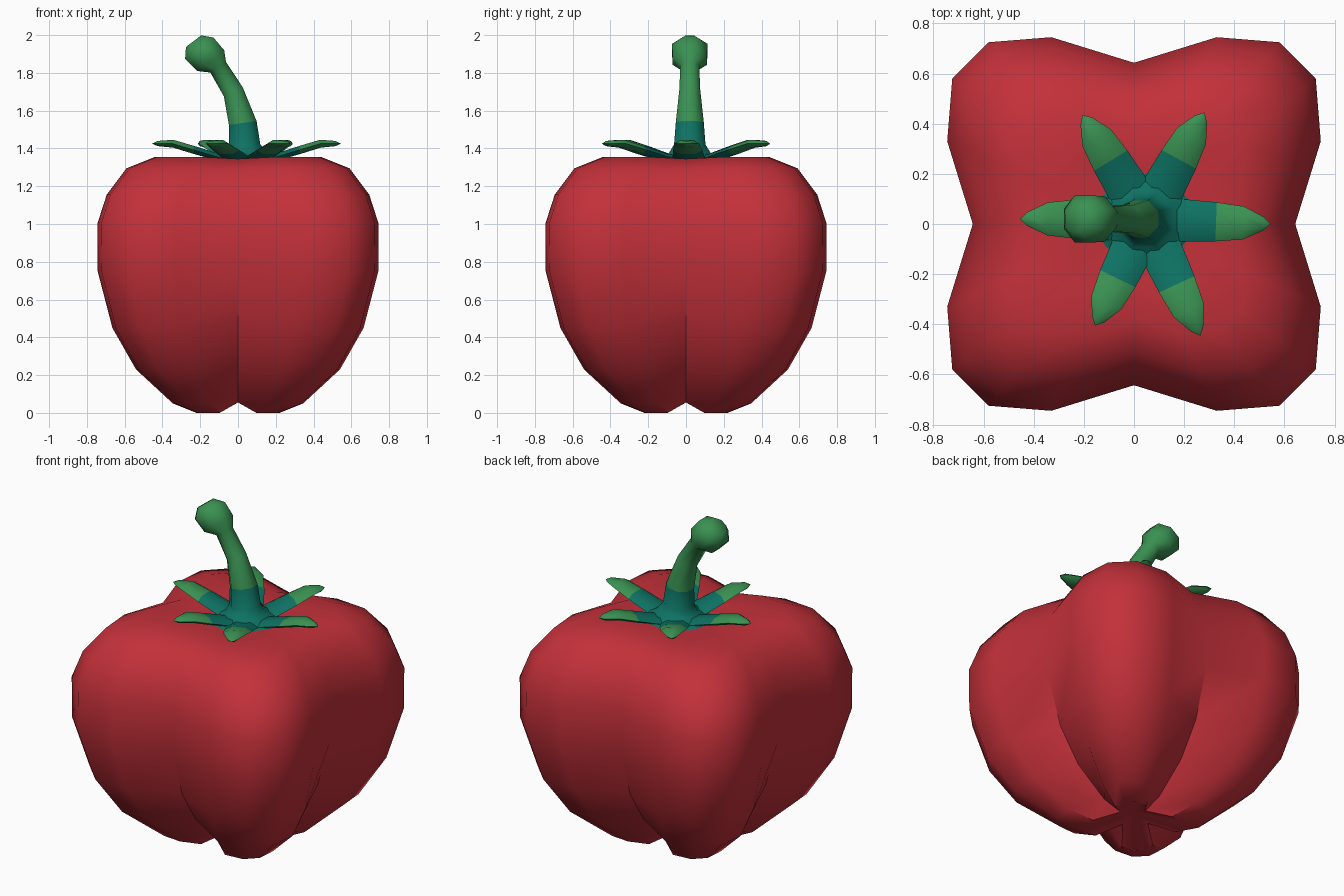
import bpy, bmesh, math
from mathutils import Vector

if "Cube" in bpy.data.objects:
    bpy.data.objects.remove(bpy.data.objects["Cube"])

def material(name, rgb):
    m = bpy.data.materials.new(name)
    m.diffuse_color = (*rgb, 1)
    m.use_nodes = True
    m.node_tree.nodes["Principled BSDF"].inputs["Base Color"].default_value = m.diffuse_color
    return m

RED = material("red skin", (0.55, 0.030, 0.042))
GREEN = material("leaf green", (0.042, 0.285, 0.085))
TEAL = material("dark teal", (0.004, 0.17, 0.125))

def loft(name, rings, mats, rule=None, angle=40, tips=(None, None)):
    """Skin a list of equal-length rings; close ends with a tip point or a cap."""
    bm = bmesh.new()
    loops = [[bm.verts.new(p) for p in r] for r in rings]
    n = len(loops[0])
    for a, b in zip(loops, loops[1:]):
        for i in range(n):
            bm.faces.new((a[i], a[(i + 1) % n], b[(i + 1) % n], b[i]))
    for loop, tip in ((loops[0], tips[0]), (loops[-1], tips[1])):
        if tip is None:
            bm.faces.new(loop)
        else:
            t = bm.verts.new(tip)
            for i in range(n):
                bm.faces.new((loop[i], loop[(i + 1) % n], t))
    bmesh.ops.recalc_face_normals(bm, faces=bm.faces)
    if rule:
        for f in bm.faces:
            f.material_index = rule(f.calc_center_median())
    me = bpy.data.meshes.new(name)
    bm.to_mesh(me)
    bm.free()
    for m in mats:
        me.materials.append(m)
    ob = bpy.data.objects.new(name, me)
    bpy.context.collection.objects.link(ob)
    bpy.ops.object.select_all(action='DESELECT')
    ob.select_set(True)
    bpy.context.view_layer.objects.active = ob
    bpy.ops.object.shade_smooth_by_angle(angle=math.radians(angle))
    return ob

# Four-lobed body: lobe height, half width, valley radius, valley height
LOBE = [(1, .443), (.973, .778), (.778, .973), (.443, 1)]
def body_ring(z, s, v, vz):
    pts = []
    for q in range(4):
        c, k = round(math.cos(q * math.pi / 2)), round(math.sin(q * math.pi / 2))
        local = [(v, 0, vz)] + [(s * x, s * y, z) for x, y in LOBE]
        pts += [(c * x - k * y, k * x + c * y, h) for x, y, h in local]
    return pts

levels = [(0, .22, .10, .055), (.05, .345, .22, .095), (.23, .54, .41, .25),
          (.45, .665, .54, .45), (.75, .743, .63, .75), (1.0, .745, .643, 1.0),
          (1.155, .695, .60, 1.155), (1.295, .59, .51, 1.29),
          (1.355, .44, .38, 1.345), (1.345, .25, .22, 1.335)]
loft("pepper_body", [body_ring(*l) for l in levels], [RED],
     tips=((0, 0, .09), (0, 0, 1.32)))

# Bent stem with a flared foot and a knob on the end
def tube_ring(x, z, r, lean, y=.02, n=8):
    u = Vector((math.cos(lean), 0, math.sin(lean)))
    w = Vector((0, 1, 0))
    c = Vector((x, y, z))
    return [c + r * (math.cos(a) * u + math.sin(a) * w)
            for a in (2 * math.pi * (i + .5) / n for i in range(n))]

stem = [(.05, 1.33, .21, 0), (.045, 1.375, .12, 0), (.035, 1.42, .09, .02),
        (.025, 1.535, .08, .15), (-.025, 1.70, .06, .45), (-.105, 1.83, .054, .6),
        (-.145, 1.865, .098, .65), (-.205, 1.93, .102, .65), (-.235, 1.968, .055, .65)]
loft("stem", [tube_ring(*s) for s in stem], [GREEN, TEAL],
     rule=lambda c: 1 if c.z < 1.5 else 0, angle=60)

# Six calyx leaves, teal near the stem and green beyond
HUB = Vector((.05, .02, 0))
def leaf(i, tip):
    d = Vector((*tip, 0)) - HUB
    length = d.length
    d.normalize()
    side = Vector((-d.y, d.x, 0))
    # fraction of length, half width, mid height, half thickness
    stations = [(.0, .07, 1.335, .02), (.28, .085, 1.35, .022),
                (.56, .078, 1.392, .025), (.78, .066, 1.425, .024),
                (.94, .028, 1.426, .016)]
    rings = []
    for t, w, z, h in stations:
        c = HUB + d * length * t + Vector((0, 0, z))
        rings.append([c + side * w * math.cos(a) + Vector((0, 0, h * math.sin(a)))
                      for a in (math.pi * k / 3 for k in range(6))])
    end = HUB + d * length + Vector((0, 0, 1.425))
    loft(f"calyx_leaf_{i}", rings, [GREEN, TEAL], angle=60, tips=(None, end),
         rule=lambda c: 1 if (c - HUB).dot(d) < .54 * length else 0)

for i, tip in enumerate([(.545, 0), (.28, .445), (-.205, .435),
                         (-.455, .02), (-.155, -.405), (.265, -.445)]):
    leaf(i + 1, tip)
